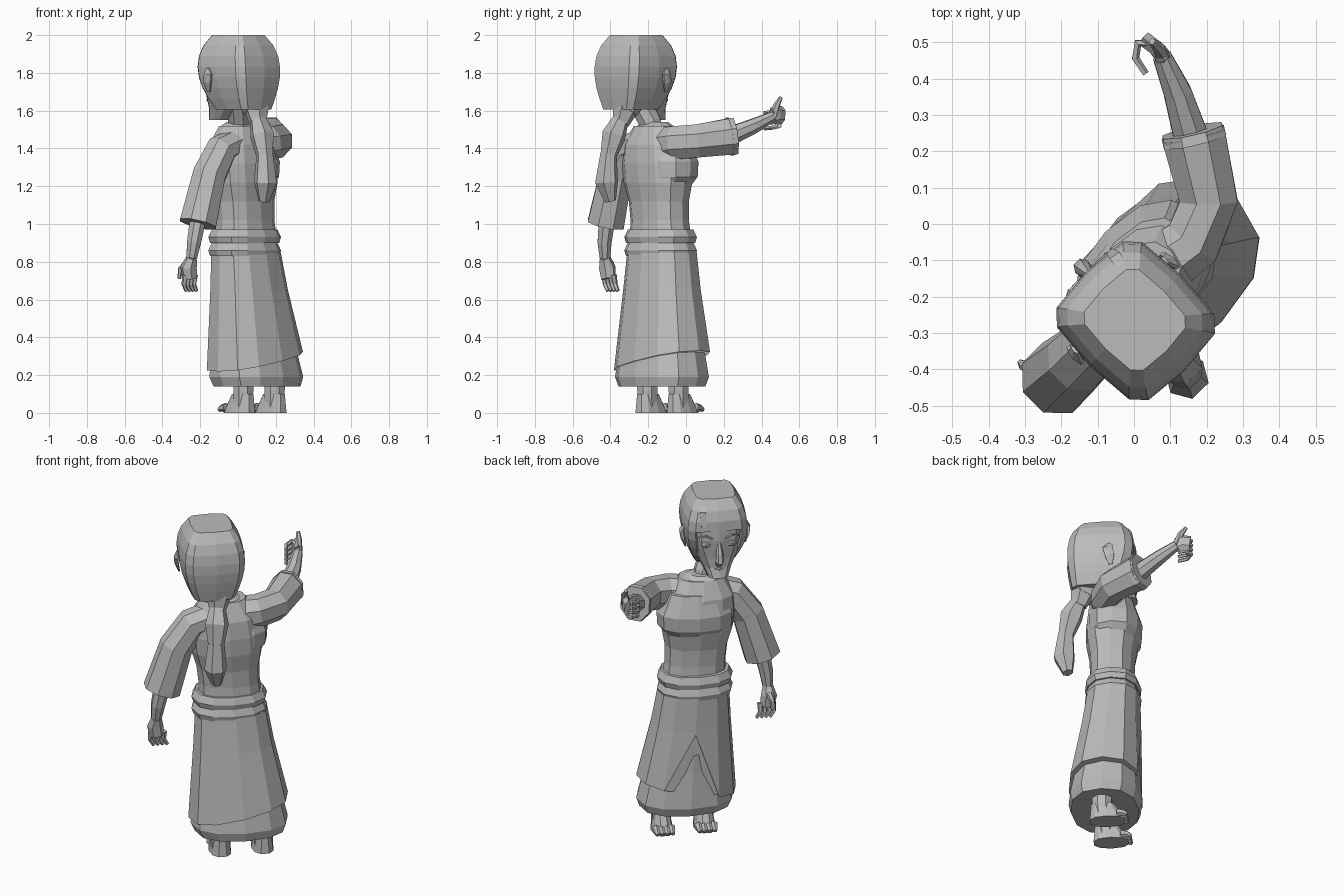
import bpy, bmesh, math
from mathutils import Vector, Matrix

if "Cube" in bpy.data.objects:
    bpy.data.objects.remove(bpy.data.objects["Cube"])

grey = 0.5
clay = bpy.data.materials.new("plain_grey")
clay.use_nodes = True
clay.diffuse_color = (grey, grey, grey, 1)
shader = clay.node_tree.nodes["Principled BSDF"]
shader.inputs["Base Color"].default_value = clay.diffuse_color

# Parts are shaped facing -y; the whole person is turned on the spot
turn = Matrix.Rotation(math.radians(225), 4, "Z")


def lerp(start, end, t):
    return start + (end - start) * t


def skin(name, rings, drop=None, thickness=0):
    """Bridge equal rings of points into one closed part."""
    bm = bmesh.new()
    loops = [[bm.verts.new(point) for point in ring] for ring in rings]
    for low, high in zip(loops, loops[1:]):
        for i in range(len(low)):
            bm.faces.new((low[i - 1], low[i], high[i], high[i - 1]))
    bm.faces.new(loops[0])
    bm.faces.new(loops[-1])
    bmesh.ops.recalc_face_normals(bm, faces=bm.faces)
    if drop:
        unwanted = [f for f in bm.faces if drop(f.calc_center_median())]
        bmesh.ops.delete(bm, geom=unwanted, context="FACES")
    bm.transform(turn)
    mesh = bpy.data.meshes.new(name)
    bm.to_mesh(mesh)
    bm.free()
    mesh.materials.append(clay)
    part = bpy.data.objects.new(name, mesh)
    bpy.context.collection.objects.link(part)
    if thickness:
        part.modifiers.new("thickness", "SOLIDIFY").thickness = thickness


def oval(centre, width, depth, sides=12, power=.85):
    """Level ring; a lower power gives squarer corners."""
    ring = []
    for i in range(sides):
        angle = math.tau * i / sides
        c, s = math.cos(angle), math.sin(angle)
        ring.append(Vector(centre) + Vector((
            width * math.copysign(abs(c) ** power, c),
            depth * math.copysign(abs(s) ** power, s), 0)))
    return ring


def tube(name, path, start, end, swell=0, flat=1, sides=6):
    """Limb along a path; the radius runs from start to end, swelling midway."""
    path = [Vector(point) for point in path]
    whole = path[-1] - path[0]
    upright = abs(whole.z) > max(abs(whole.x), abs(whole.y))
    guide = Vector((1, 0, 0)) if upright else Vector((0, 0, 1))
    rings = []
    for i, point in enumerate(path):
        t = i / (len(path) - 1)
        along = path[min(i + 1, len(path) - 1)] - path[max(i - 1, 0)]
        across = along.cross(guide).normalized()
        over = across.cross(along).normalized() * flat
        radius = lerp(start, end, t) + swell * math.sin(math.pi * t)
        angles = [math.tau * (k + .5) / sides for k in range(sides)]
        rings.append([point + radius * (across * math.cos(a) + over * math.sin(a))
                      for a in angles])
    skin(name, rings)


# Skirts widen evenly from the waist to the hem
def skirt_ring(height, spare=0):
    t = (.85 - height) / .6
    width = lerp(.2, .27, min(t, 1)) + spare
    centre = (lerp(.06, .025, t), lerp(.12, .155, t), height)
    return oval(centre, width, width * .75)


skin("underskirt", [skirt_ring(.14, -.02), skirt_ring(.19),
                    skirt_ring(.4, -.02), skirt_ring(.7, -.02)])

# Outer skirt: hem higher on one side, with a raised slit at the front
middle = skirt_ring(.65)
hem = skirt_ring(.28, .01)
for point in hem:
    point.z -= point.x / 5
front = min(range(len(hem)), key=lambda i: hem[i].y)
hem[front] = hem[front].lerp(middle[front], .95)
skin("overskirt", [hem, middle, skirt_ring(.85)],
     drop=lambda c: c.z > .84, thickness=.015)

# Belt of two flared bands
for name, height in (("lower_belt", .83), ("upper_belt", .9)):
    skin(name, [oval((.07, .12, height + rise), width, width * .74)
                for rise, width in ((0, .2), (.03, .21), (.07, .19))])

# Blouse, bust, collar and neck
blouse = []
for i, width in enumerate((.18, .17, .175, .2, .205, .19, .125)):
    centre = (lerp(.065, .105, i / 6), .125, .92 + i / 10)
    blouse.append(oval(centre, width, width * .72))
skin("blouse", blouse)
skin("bust", [oval((.07, .11, height), width, width * .7)
              for height, width in ((1.19, .16), (1.25, .21), (1.33, .215), (1.45, .16))])
skin("collar", [oval((.11, .12, height), width, width * .85)
                for height, width in ((1.46, .13), (1.52, .1), (1.54, .07))])
tube("neck", [(.11, .13, 1.45), (.13, .14, 1.54), (.18, .18, 1.66)], .06, .065, sides=8)


# Head: a narrow-chinned face inside a boxy hair shell open at the front
mid = .185


def head_ring(t, scale, sharpness, lean, power):
    swell = math.sin(math.pi * (.08 + .8 * t ** 1.3)) ** sharpness
    width = scale * .177 * swell
    centre = (mid, .188 + lean * (1 - t) ** 3, lerp(1.55, 2, t))
    return oval(centre, width, width * 1.08, power=power)


skin("face", [head_ring(i / 8, .93, .75, -.13, .75) for i in range(7)])
skin("hair", [head_ring(i / 8, 1, .45, .06, .45) for i in range(1, 9)],
     drop=lambda c: c.z < 1.83 and c.y < .15 and abs(c.x - mid) < .085, thickness=.014)
tube("hair_parting", [(.1, .01, 1.86), (.1, .03, 1.94), (.11, .08, 1.985), (.11, .28, 1.99)],
     .015, .012, swell=.01, flat=.5, sides=4)
tube("ponytail", [(.15, .27, 1.67), (.16, .3, 1.6), (.17, .32, 1.53)], .09, .045)
tube("ponytail_middle", [(.17, .32, 1.55), (.18, .36, 1.47), (.19, .39, 1.36)],
     .045, .045, swell=.02)
tube("ponytail_end", [(.19, .39, 1.37), (.195, .4, 1.22), (.185, .38, 1.12)],
     .045, .03, swell=.025)
tube("hair_tie", [(.155, .28, 1.64), (.16, .3, 1.6)], .08, .07)

# Face features, mirrored about the middle of the head
tube("nose", [(mid, .01, 1.76), (mid, -.01, 1.7), (mid, -.02, 1.66), (mid, .02, 1.63)],
     .01, .02, swell=.008)
tube("mouth", [(mid - .04, .03, 1.6), (mid, .01, 1.6), (mid + .04, .03, 1.6)],
     .008, .008, swell=.005, flat=.6)
for side, s in (("left", 1), ("right", -1)):
    def beside(x, y, z):
        return (mid + s * x, y, z)
    tube(side + "_eye", [beside(.045, .017, 1.75), beside(.07, .01, 1.75),
                         beside(.095, .02, 1.75)], .008, .008, swell=.005, flat=1.2)
    tube(side + "_brow", [beside(.035, .008, 1.785), beside(.07, .008, 1.805),
                          beside(.11, .03, 1.79)], .012, .01, flat=.6, sides=4)
    tube(side + "_ear", [beside(.165, .13, 1.7), beside(.18, .135, 1.75),
                         beside(.185, .145, 1.79), beside(.175, .13, 1.82)],
         .012, .015, swell=.02, flat=.4)

# Right arm, raised and reaching forward
elbow, cuff = Vector((-.19, .1, 1.44)), Vector((-.29, -.06, 1.465))
wrist = Vector((-.38, -.27, 1.57))
tube("right_sleeve", [(.06, .13, 1.41), (-.08, .15, 1.43), elbow, cuff],
     .095, .095, swell=-.01, flat=1.1, sides=8)
tube("right_cuff", [elbow.lerp(cuff, .9), elbow.lerp(cuff, 1.05)],
     .095, .09, flat=1.15, sides=8)
tube("right_forearm", [(-.26, -.02, 1.45), (-.34, -.17, 1.52), wrist], .055, .028, sides=8)
tube("right_palm", [wrist, (-.385, -.3, 1.58), (-.38, -.34, 1.575)], .024, .024, flat=2)
tube("right_thumb", [wrist, (-.39, -.29, 1.63), (-.39, -.32, 1.67)], .025, .01)
for k in range(4):
    z = 1.52 + k / 36
    tube(f"right_finger_{k + 1}", [(-.38, -.32, z), (-.36, -.345, z),
                                   (-.325, -.32, z - .01), (-.315, -.27, z - .015)],
         .014, .01, sides=5)

# Left arm, hanging in a flared sleeve
wrist = Vector((.477, .13, .82))
tube("left_sleeve", [(.18, .155, 1.42), (.28, .155, 1.39), (.37, .155, 1.26), (.45, .15, 1)],
     .085, .105, swell=-.005, sides=8)
tube("left_forearm", [(.43, .15, 1.1), (.47, .14, .9), wrist], .05, .03, sides=8)
tube("left_palm", [wrist, (.48, .11, .77), (.47, .11, .71)], .03, .04, swell=.01)
tube("left_thumb", [(.475, .09, .79), (.49, .06, .76), (.49, .05, .71)], .02, .01)
for k in range(4):
    x = .505 - k / 40
    tube(f"left_finger_{k + 1}", [(x, .11, .73), (x, .1, .68), (x - .02, .1, .645)],
         .016, .01, sides=5)

# Legs, feet and toes
for side, x in (("left", .125), ("right", -.11)):
    tube(side + "_leg", [(x, .16, .03), (x, .165, .12), (x, .165, .3)], .055, .06, sides=8)
    skin(side + "_foot", [oval((x, .135 + rise / 4, rise), .062 - rise / 6, .1 - rise / 3, 10)
                          for rise in (0, .03, .06, .1)])
    for k in range(4):
        toe = x - .042 + k * .028
        tube(f"{side}_toe_{k + 1}", [(toe, .08, .03), (toe, .045, .026), (toe, .025, .016)],
             .024, .012)
